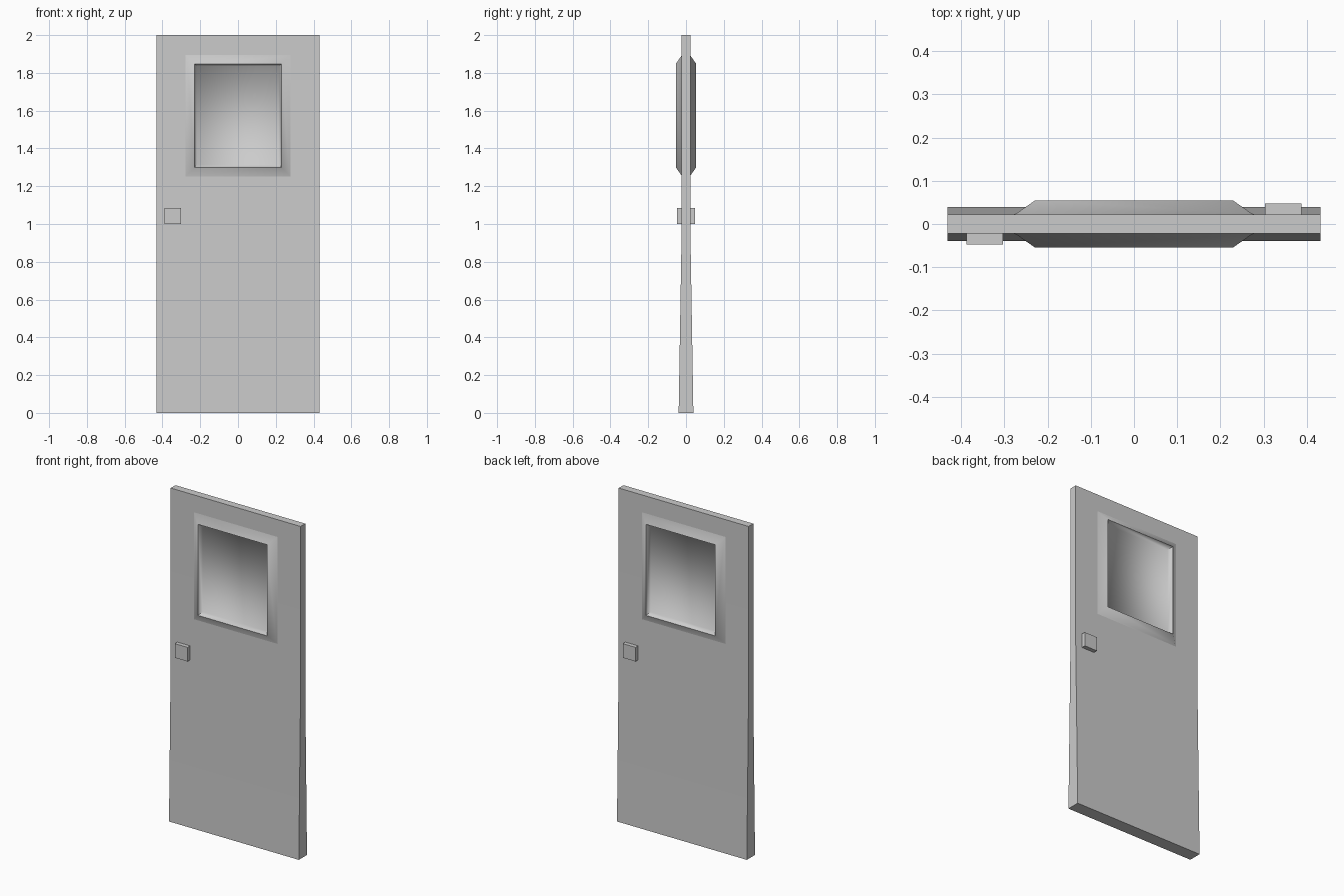
import bpy, bmesh
from mathutils import Vector

if "Cube" in bpy.data.objects:
    bpy.data.objects.remove(bpy.data.objects["Cube"])


def make_object(name, bm, angle):
    bmesh.ops.recalc_face_normals(bm, faces=bm.faces)
    mesh = bpy.data.meshes.new(name)
    bm.to_mesh(mesh)
    bm.free()
    obj = bpy.data.objects.new(name, mesh)
    bpy.context.collection.objects.link(obj)
    bpy.ops.object.select_all(action='DESELECT')
    obj.select_set(True)
    bpy.context.view_layer.objects.active = obj
    bpy.ops.object.shade_smooth_by_angle(angle=angle)
    return obj


def loft(name, rings, angle=0.56):
    """Skin a stack of equal-sized rings and cap both ends."""
    bm = bmesh.new()
    loops = [[bm.verts.new(p) for p in ring] for ring in rings]
    for a, b in zip(loops, loops[1:]):
        n = len(a)
        for i in range(n):
            bm.faces.new((a[i], a[(i + 1) % n], b[(i + 1) % n], b[i]))
    bm.faces.new(loops[0])
    bm.faces.new(loops[-1])
    return make_object(name, bm, angle)


def rect(x0, x1, z0, z1, y):
    return [Vector(p) for p in ((x0, y, z0), (x1, y, z0), (x1, y, z1), (x0, y, z1))]


# Door slab: flat on top, flaring thicker towards the foot
W = 0.432
sections = [(0.0, 0.039), (1.0, 0.0225), (2.0, 0.0225)]
loft("door_slab", [[Vector((x, y, z)) for x, y in
                    ((-W, -t), (W, -t), (W, t), (-W, t))] for z, t in sections])

# Window surround rising to a rim, then dropping to a recessed pane
# (outward offset from the rim, depth from door centre)
steps = [(0.055, 0.020), (0.042, 0.0245), (0.0, 0.054), (-0.012, 0.024)]
for side, label in ((-1, "front"), (1, "back")):
    loft(label + "_window_surround",
         [rect(-0.23 - e, 0.23 + e, 1.30 - e, 1.848 + e, side * d) for e, d in steps],
         angle=1.25)

    # Square latch plate, swapped to the other edge on the back
    xs = sorted((side * 0.303, side * 0.388))
    loft(label + "_latch_plate",
         [rect(xs[0], xs[1], 1.0, 1.085, side * d) for d in (0.015, 0.047)])
